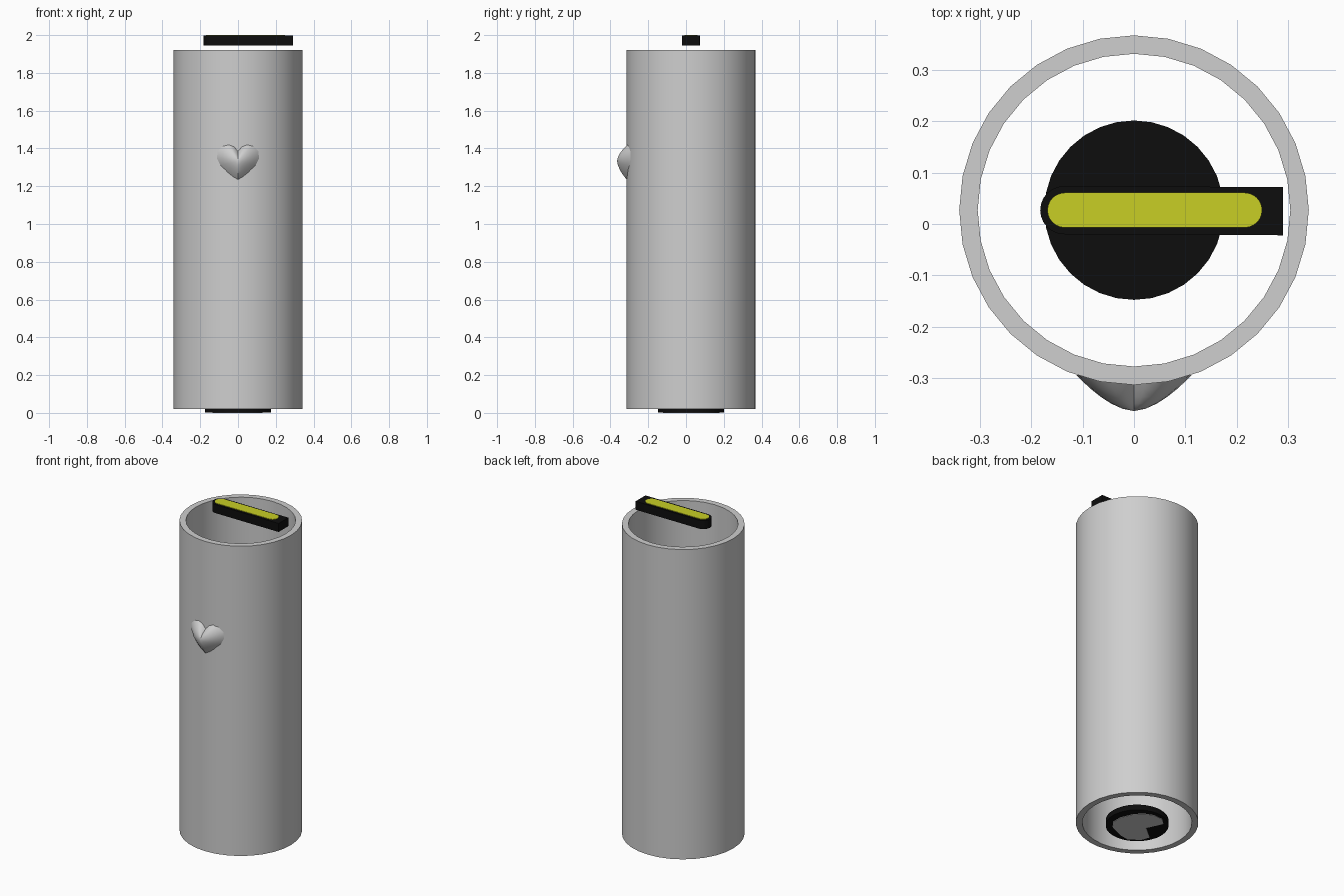
import bpy, bmesh, math

if "Cube" in bpy.data.objects:
    bpy.data.objects.remove(bpy.data.objects["Cube"], do_unlink=True)

CY = 0.027  # y of the tube axis


def material(name, rgb):
    m = bpy.data.materials.new(name)
    m.use_nodes = True
    m.diffuse_color = (*rgb, 1)
    m.node_tree.nodes["Principled BSDF"].inputs["Base Color"].default_value = (*rgb, 1)
    return m


grey = material("light_grey", (0.62, 0.62, 0.62))
black = material("black", (0.004, 0.004, 0.004))
yellow = material("yellow", (0.58, 0.62, 0.018))


def finish(name, bm, mat, smooth=True):
    bmesh.ops.recalc_face_normals(bm, faces=bm.faces)
    mesh = bpy.data.meshes.new(name)
    bm.to_mesh(mesh)
    bm.free()
    ob = bpy.data.objects.new(name, mesh)
    bpy.context.collection.objects.link(ob)
    mesh.materials.append(mat)
    if smooth:
        bpy.ops.object.select_all(action='DESELECT')
        ob.select_set(True)
        bpy.context.view_layer.objects.active = ob
        bpy.ops.object.shade_smooth_by_angle(angle=math.radians(35))
    return ob


def bridge(bm, a, b):
    n = len(a)
    for i in range(n):
        j = (i + 1) % n
        bm.faces.new((a[i], a[j], b[j], b[i]))


def slab(name, outline, z0, z1, mat):
    """Solid plate from a flat outline."""
    bm = bmesh.new()
    low, high = ([bm.verts.new((x, y, z)) for x, y in outline] for z in (z0, z1))
    bridge(bm, low, high)
    bm.faces.new(low)
    bm.faces.new(high)
    return finish(name, bm, mat)


def arc(cx, r, start, end, n):
    return [(cx + r * math.cos(math.radians(start + (end - start) * i / n)),
             CY + r * math.sin(math.radians(start + (end - start) * i / n)))
            for i in range(n + 1)]


def circle(r, n):
    return arc(0, r, 0, 360, n)[:-1]


# Open sleeve: outer and inner walls joined by flat rims
bm = bmesh.new()
rings = [[bm.verts.new((x, y, z)) for x, y in circle(r, 32)]
         for r, z in ((0.341, 0.02), (0.341, 1.92), (0.305, 1.92), (0.305, 0.02))]
for k in range(4):
    bridge(bm, rings[k], rings[(k + 1) % 4])
finish("sleeve", bm, grey)

# Puffed heart on the front
half = [(0, 1.395), (0.025, 1.422), (0.055, 1.432), (0.085, 1.42), (0.107, 1.388),
        (0.112, 1.35), (0.096, 1.308), (0.062, 1.265), (0.03, 1.235), (0, 1.215)]
heart = half + [(-x, z) for x, z in half[-2:0:-1]]
bm = bmesh.new()
mid = 1.335
steps = (1, 0.9, 0.75, 0.58, 0.4, 0.2)
rings = [[bm.verts.new((x * s, -0.295 - 0.07 * (1 - s ** 1.7), mid + (z - mid) * s))
          for x, z in heart] for s in steps]
for a, b in zip(rings, rings[1:]):
    bridge(bm, a, b)
peak = bm.verts.new((0, -0.365, mid))
for i, v in enumerate(rings[-1]):
    bm.faces.new((v, rings[-1][(i + 1) % len(heart)], peak))
bm.faces.new(rings[0])
finish("heart", bm, grey)

# Base disc with an inlaid notched round plate underneath
slab("base_disc", circle(0.175, 32), 0.003, 0.036, black)
notched = [(-0.054, 0.014), (-0.099, 0.11), (-0.06, 0.145), (0.002, 0.15),
           (0.06, 0.125), (0.099, 0.082), (0.13, 0.01), (0.13, -0.055),
           (0.095, -0.098), (0, -0.14), (-0.06, -0.15), (-0.12, -0.1), (-0.136, -0.054)]
slab("base_inlay", [(x, y + CY) for x, y in notched], 0, 0.0035, grey)

# Top bar, rounded at one end, with a capsule strip
bar = arc(-0.136, 0.047, 90, 270, 12) + [(0.291, CY - 0.049), (0.291, CY + 0.045)]
slab("top_bar", bar, 1.945, 1.997, black)
strip = arc(-0.135, 0.034, 90, 270, 12) + arc(0.216, 0.034, -90, 90, 12)
slab("top_strip", strip, 1.9965, 2.0, yellow)
